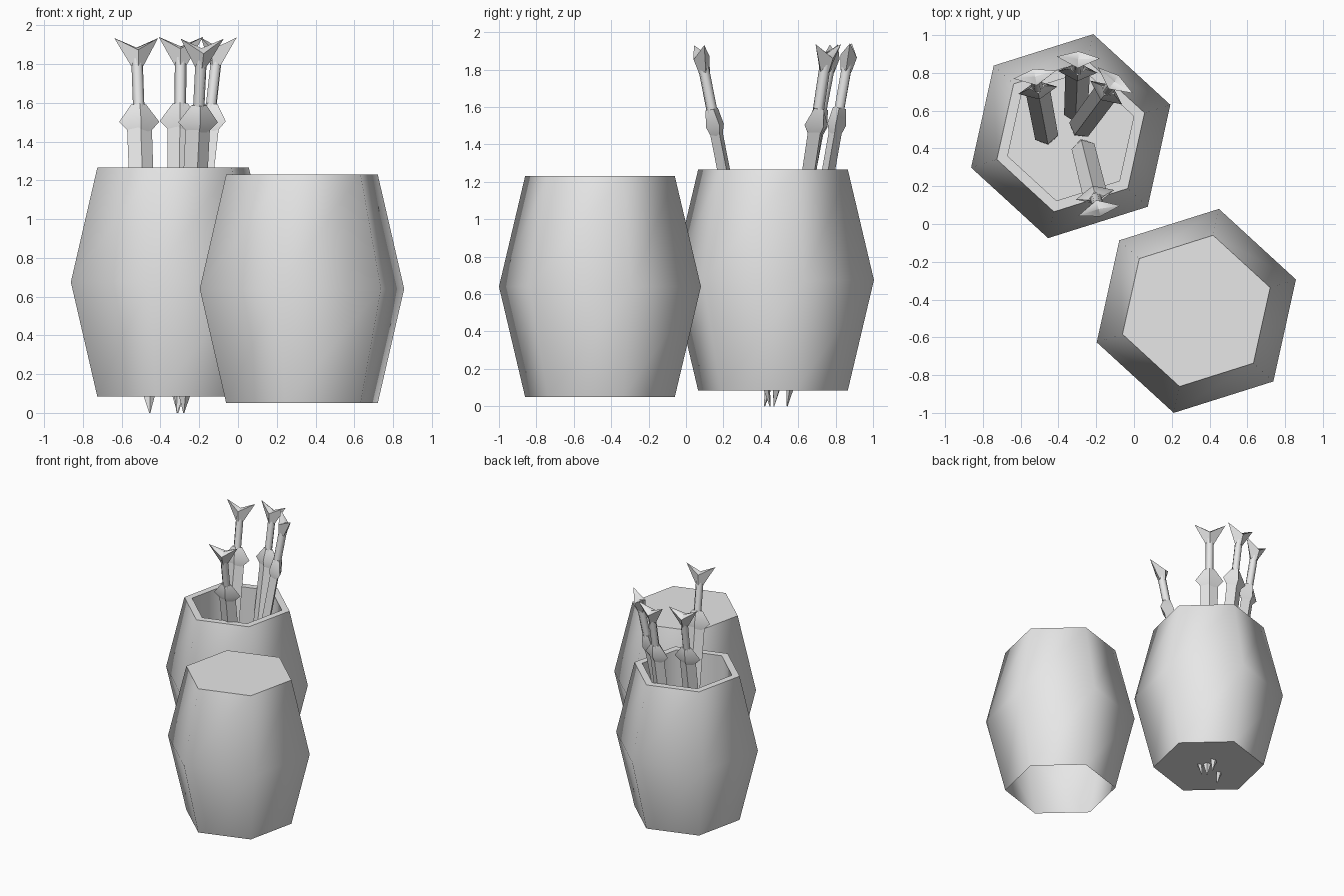
import bpy, math
from mathutils import Vector, Matrix

cube = bpy.data.objects.get("Cube")
if cube:
    bpy.data.objects.remove(cube, do_unlink=True)

grey = bpy.data.materials.new("plain grey")
grey.use_nodes = True
grey.diffuse_color = (0.8, 0.8, 0.8, 1)
grey.node_tree.nodes["Principled BSDF"].inputs["Base Color"].default_value = (0.8, 0.8, 0.8, 1)


def loft(name, rings, matrix, smooth, cap_start=True, cap_end=True):
    """Bridge equal-sized rings of points into one mesh."""
    n = len(rings[0])
    verts = [p for ring in rings for p in ring]
    faces = [(r * n + i, r * n + (i + 1) % n, (r + 1) * n + (i + 1) % n, (r + 1) * n + i)
             for r in range(len(rings) - 1) for i in range(n)]
    if cap_start:
        faces.append(tuple(reversed(range(n))))
    if cap_end:
        faces.append(tuple(range(len(verts) - n, len(verts))))
    mesh = bpy.data.meshes.new(name)
    mesh.from_pydata(verts, [], faces)
    mesh.materials.append(grey)
    obj = bpy.data.objects.new(name, mesh)
    obj.matrix_world = matrix
    bpy.context.collection.objects.link(obj)
    bpy.ops.object.select_all(action='DESELECT')
    obj.select_set(True)
    bpy.context.view_layer.objects.active = obj
    if smooth:
        bpy.ops.object.shade_smooth_by_angle(angle=math.radians(smooth))
    return obj


def oval(rx, ry, z, n=4):
    return [(rx * math.cos(i * math.tau / n), ry * math.sin(i * math.tau / n), z)
            for i in range(n)]


def barrel(name, x, y, z, profile, **caps):
    turn = Matrix.Translation((x, y, z)) @ Matrix.Rotation(math.radians(17.5), 4, 'Z')
    loft(name, [oval(r, r, h, 6) for r, h in profile], turn, 65, **caps)


# Barrels: one lidded and open below, one hollow with a rim and a floor
side = [(0.41, 0), (0.553, 0.59), (0.41, 1.18)]
barrel("closed_barrel", 0.33, -0.46, 0.05, side, cap_start=False)
barrel("open_barrel", -0.335, 0.465, 0.085, side + [(0.35, 1.18), (0.35, 0.02)])


def sword(number, tip, top):
    tip, top = Vector(tip), Vector(top)
    up = (top - tip).normalized()
    across = Vector((up.y, -up.x, 0)).normalized()
    pose = Matrix((across, up.cross(across), up)).transposed().to_4x4()
    pose.translation = tip

    # Diamond blade with a pointed tip
    loft(f"blade_{number}", [oval(0.003, 0.003, 0), oval(0.062, 0.035, 0.2),
                             oval(0.065, 0.035, 1.5)], pose, 0)
    # Crossguard
    loft(f"guard_{number}", [oval(0.02, 0.02, 1.44), oval(0.105, 0.05, 1.53),
                             oval(0.04, 0.035, 1.62)], pose, 50)
    # Grip
    loft(f"grip_{number}", [oval(0.03, 0.03, 1.58, 6), oval(0.03, 0.03, 1.86, 6)], pose, 65)
    # Forked pommel: side points sit higher than front and back points
    fork = [(x, y, 1.97 if x else 1.9) for x, y in
            ((0.115, 0), (0, 0.045), (-0.115, 0), (0, -0.045))]
    loft(f"pommel_{number}", [oval(0.03, 0.03, 1.82), fork, [(0, 0, 1.92)] * 4],
         pose, 50, cap_end=False)


# Four swords leaning in the open barrel: tip, then pommel
sword(1, (-0.455, 0.42, 0), (-0.525, 0.79, 1.93))
sword(2, (-0.31, 0.54, 0), (-0.295, 0.88, 1.93))
sword(3, (-0.315, 0.47, 0), (-0.1, 0.76, 1.93))
sword(4, (-0.28, 0.45, 0), (-0.185, 0.07, 1.93))
